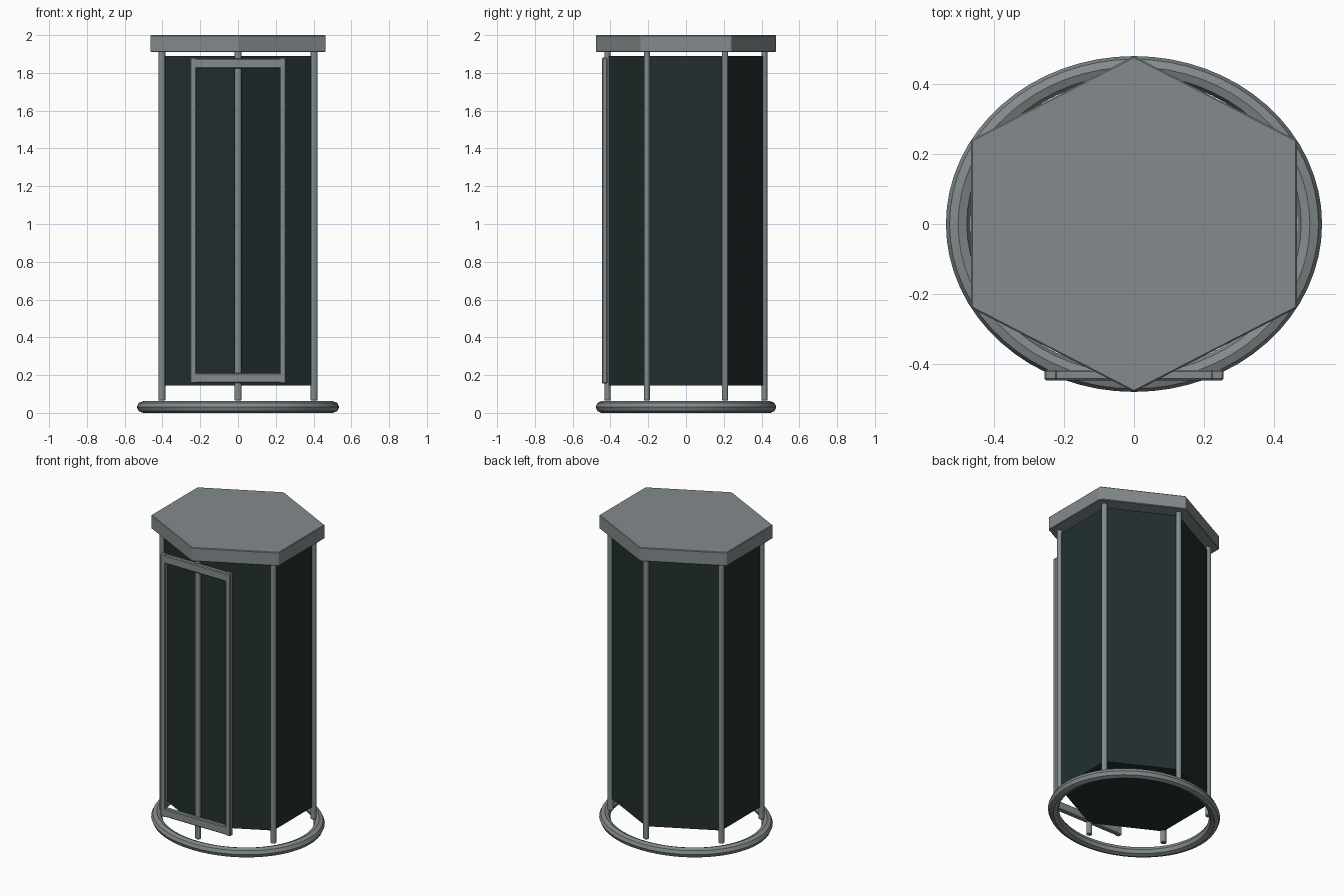
import bpy
from math import radians, sin, cos

cube = bpy.data.objects.get("Cube")
if cube:
    bpy.data.objects.remove(cube, do_unlink=True)

STRETCH = 1.12  # the whole cabinet is wider than it is deep


def material(name, colour):
    m = bpy.data.materials.new(name)
    m.use_nodes = True
    m.diffuse_color = (*colour, 1)
    m.node_tree.nodes["Principled BSDF"].inputs["Base Color"].default_value = (*colour, 1)
    return m


metal = material("grey metal", (0.23, 0.26, 0.265))
panel = material("dark green panel", (0.016, 0.028, 0.028))


def finish(name, mat, bevel=0):
    ob = bpy.context.object
    ob.name = name
    ob.data.materials.append(mat)
    bpy.ops.object.transform_apply(location=False, rotation=True, scale=True)
    if bevel:
        mod = ob.modifiers.new("Bevel", "BEVEL")
        mod.width, mod.segments = bevel, 1
    return ob


def prism(name, mat, sides, radius, z0, z1, x=0, y=0, bevel=0):
    bpy.ops.mesh.primitive_cylinder_add(vertices=sides, radius=radius, depth=z1 - z0,
                                        location=(x, y, (z0 + z1) / 2))
    bpy.context.object.scale.x = STRETCH
    return finish(name, mat, bevel)


def bar(name, centre, size):
    bpy.ops.mesh.primitive_cube_add(size=1, location=centre)
    bpy.context.object.scale = size
    return finish(name, metal, 0.005)


# Hexagonal body and roof, corners pointing to front and back
prism("body", panel, 6, 0.415, 0.145, 1.89)
prism("roof", metal, 6, 0.478, 1.91, 2.0, bevel=0.004)

# Base ring
bpy.ops.mesh.primitive_torus_add(major_radius=0.447, minor_radius=0.031, major_segments=64,
                                 minor_segments=8, location=(0, 0, 0.031))
bpy.context.object.scale.x = STRETCH
finish("base_ring", metal)
bpy.ops.object.shade_smooth_by_angle(angle=radians(30))

# Corner posts
for i in range(6):
    a = radians(30 + 60 * i)
    prism(f"post_{i + 1}", metal, 8, 0.017, 0.065, 1.915,
          0.415 * cos(a) * STRETCH, 0.415 * sin(a), bevel=0.003)

# Door frame standing across the front corner
DOOR_Y = -0.43
for side, x in (("left", 0.237), ("right", -0.237)):
    bar(f"door_stile_{side}", (x, DOOR_Y, 1.018), (0.036, 0.03, 1.725))
for end, z in (("top", 1.85), ("bottom", 0.185)):
    bar(f"door_rail_{end}", (0, DOOR_Y, z), (0.49, 0.03, 0.054))
